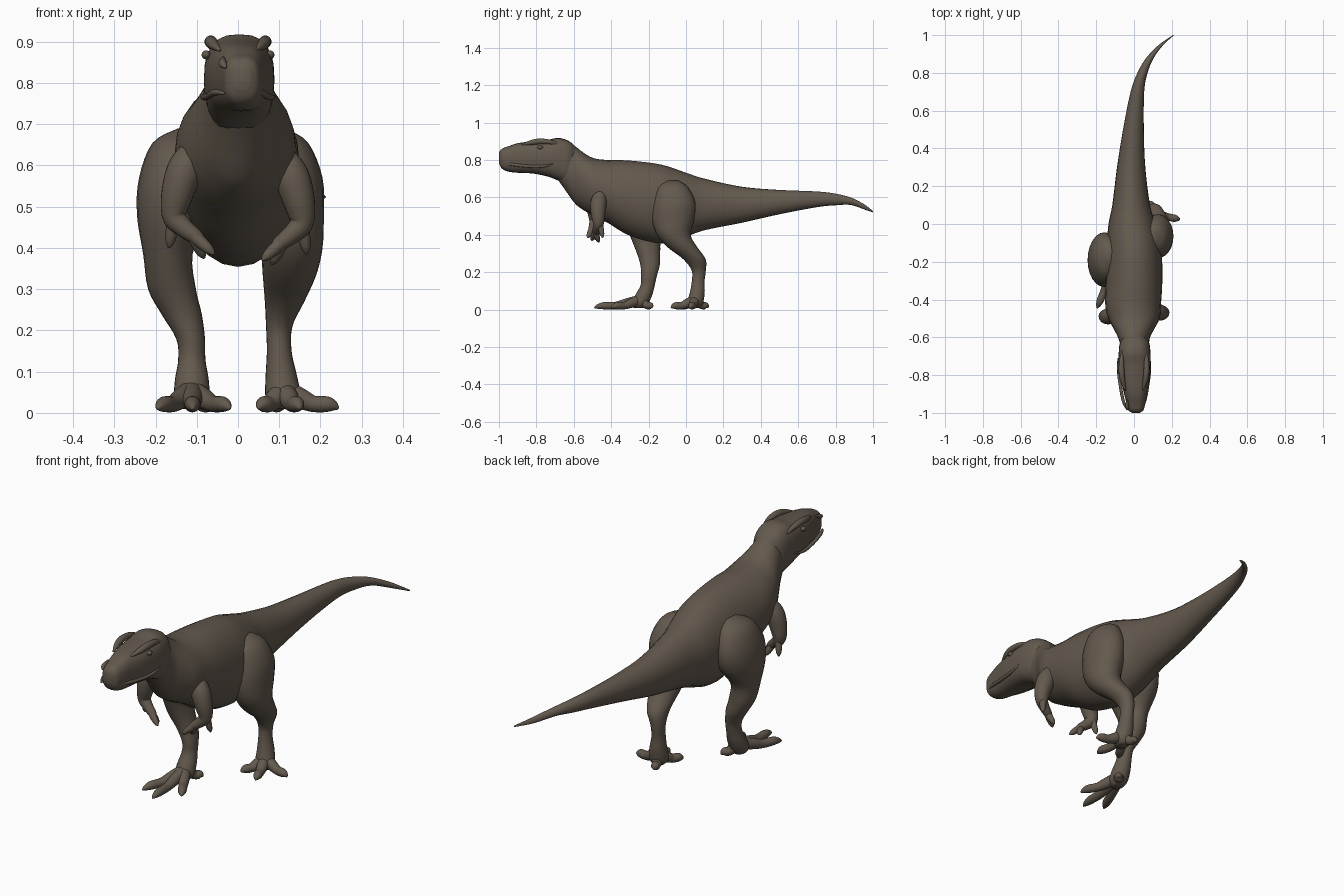
import bpy
import bmesh
from math import cos, sin, pi, copysign
from mathutils import Vector

SIDES = 24
STEPS = 4
X, Y, Z = Vector((1, 0, 0)), Vector((0, 1, 0)), Vector((0, 0, 1))

default_cube = bpy.data.objects.get("Cube")
if default_cube:
    bpy.data.objects.remove(default_cube)

# One hide colour for the whole animal
hide = bpy.data.materials.new("dark_brown_hide")
hide.use_nodes = True
hide.diffuse_color = (.125, .1, .075, 1)
hide.node_tree.nodes["Principled BSDF"].inputs["Base Color"].default_value = hide.diffuse_color


def smooth_rows(rows):
    """Refine a list of stations with a spline through all their values."""
    rows = [Vector(row) for row in rows]
    padded = [rows[0]] + rows + [rows[-1]]
    result = []
    for a, b, c, d in zip(padded, padded[1:], padded[2:], padded[3:]):
        for step in range(STEPS):
            t = step / STEPS
            result.append(b + (c - a) * (t / 2)
                          + (a * 2 - b * 5 + c * 4 - d) * (t * t / 2)
                          + (b * 3 - a - c * 3 + d) * (t ** 3 / 2))
    return result + [rows[-1]]


def loft(name, rings, power=1.0):
    """Skin a closed surface over rings given as (centre, side axis, up axis)."""
    bm = bmesh.new()

    def bend(value):
        return copysign(abs(value) ** power, value)

    loops = []
    for centre, side, up in rings:
        angles = [2 * pi * i / SIDES for i in range(SIDES)]
        loops.append([bm.verts.new(centre + side * bend(cos(a)) + up * bend(sin(a)))
                      for a in angles])
    for low, high in zip(loops, loops[1:]):
        for i in range(SIDES):
            j = (i + 1) % SIDES
            bm.faces.new((low[i], low[j], high[j], high[i]))
    bm.faces.new(loops[0])
    bm.faces.new(loops[-1])
    bmesh.ops.recalc_face_normals(bm, faces=bm.faces)
    mesh = bpy.data.meshes.new(name)
    bm.to_mesh(mesh)
    bm.free()
    mesh.materials.append(hide)
    for face in mesh.polygons:
        face.use_smooth = True
    part = bpy.data.objects.new(name, mesh)
    bpy.context.collection.objects.link(part)
    return part


def trunk(name, rows, power=1.0):
    """Horizontal body: rows hold y, centre x, half width, top and bottom."""
    rings = []
    for y, x, half, top, bottom in smooth_rows(rows):
        rings.append((Vector((x, y, (top + bottom) / 2)), X * half, Z * ((top - bottom) / 2)))
    return loft(name, rings, power)


def column(name, rows):
    """Upright limb: rows hold x, y, z and the two horizontal radii."""
    return loft(name, [(Vector((x, y, z)), X * wide, Y * deep)
                       for x, y, z, wide, deep in smooth_rows(rows)])


def tube(name, rows, reference=Z):
    """Round limb along a path: rows hold x, y, z and radius."""
    fine = smooth_rows(rows)
    points = [row.to_3d() for row in fine]
    rings = []
    for i, row in enumerate(fine):
        tangent = (points[min(i + 1, len(fine) - 1)] - points[max(i - 1, 0)]).normalized()
        side = tangent.cross(reference).normalized()
        rings.append((points[i], side * row[3], side.cross(tangent) * row[3]))
    return loft(name, rings)


def toe(name, start, tip):
    """Knuckled toe ending in a claw, resting on the ground."""
    shape = ((0, .055, .026), (.3, .036, .025), (.55, .022, .02),
             (.8, .021, .019), (.93, .016, .012), (1, .01, .003))
    tube(name, [(*Vector(start).lerp(Vector(tip), t), z, r) for t, z, r in shape])


# Neck, torso and curling tail
trunk("neck_torso_and_tail", [
    (-.72, .005, .055, .86, .74),
    (-.66, .005, .07, .895, .66),
    (-.6, 0, .085, .878, .575),
    (-.56, 0, .105, .848, .54),
    (-.5, 0, .135, .812, .505),
    (-.42, -.005, .148, .8, .465),
    (-.3, 0, .15, .797, .395),
    (-.13, 0, .145, .775, .354),
    (0, -.01, .125, .732, .39),
    (.1, -.015, .1, .7, .425),
    (.3, -.015, .075, .657, .465),
    (.5, -.003, .055, .64, .51),
    (.7, .018, .036, .632, .548),
    (.8, .045, .027, .62, .558),
    (.88, .085, .02, .6, .56),
    (.95, .145, .012, .565, .537),
    (1, .21, .003, .527, .52)])

# Boxy skull with jaw
trunk("head", [
    (-1, .01, .02, .84, .785),
    (-.985, .01, .04, .86, .755),
    (-.95, .01, .05, .873, .738),
    (-.9, .008, .06, .89, .732),
    (-.82, .005, .077, .9, .728),
    (-.74, .003, .085, .908, .712),
    (-.68, .003, .084, .918, .69),
    (-.62, .003, .074, .898, .68),
    (-.57, 0, .03, .85, .72)], power=.75)

# Paired face features
for side, s in (("left", 1), ("right", -1)):
    tube(side + "_brow_ridge", [(s * .045, -.88, .88, .004), (s * .06, -.83, .893, .013),
                                (s * .066, -.78, .9, .015), (s * .066, -.72, .895, .012),
                                (s * .062, -.67, .88, .004)])
    tube(side + "_lip", [(s * .035, -.985, .775, .004), (s * .056, -.94, .777, .008),
                         (s * .072, -.86, .768, .008), (s * .084, -.77, .766, .007),
                         (s * .084, -.71, .78, .003)])
    tube(side + "_eye", [(s * .074, -.795, .868, .003), (s * .077, -.785, .868, .01),
                         (s * .077, -.775, .868, .01), (s * .075, -.765, .868, .003)])
    tube(side + "_nostril", [(s * .03, -.985, .838, .003), (s * .037, -.965, .847, .01),
                             (s * .036, -.93, .862, .003)])

# Striding legs, right one forward
column("right_leg", [
    (-.125, -.17, .69, .02, .03),
    (-.142, -.175, .655, .065, .095),
    (-.155, -.185, .57, .085, .14),
    (-.16, -.195, .48, .085, .135),
    (-.17, -.212, .385, .06, .083),
    (-.16, -.2, .3, .058, .062),
    (-.137, -.192, .24, .049, .052),
    (-.115, -.198, .18, .035, .042),
    (-.112, -.205, .13, .033, .038),
    (-.112, -.225, .08, .041, .045),
    (-.112, -.245, .035, .042, .045),
    (-.112, -.25, .01, .025, .03)])
column("left_leg", [
    (.095, -.07, .69, .02, .03),
    (.112, -.07, .655, .058, .08),
    (.125, -.062, .57, .08, .112),
    (.126, -.068, .48, .082, .112),
    (.13, -.065, .4, .075, .09),
    (.125, -.02, .335, .065, .08),
    (.113, .045, .27, .048, .06),
    (.1, .068, .21, .032, .038),
    (.1, .065, .15, .03, .034),
    (.105, .06, .09, .038, .04),
    (.11, .048, .035, .043, .043),
    (.11, .045, .01, .025, .03)])

# Splayed toes
feet = {
    "right": ((-.112, -.24), {"outer": (-.195, -.445), "middle": (-.11, -.49),
                              "inner": (-.02, -.4), "hind": (-.06, -.18)}),
    "left": ((.11, .05), {"outer": (.243, .025), "middle": (.15, -.08),
                          "inner": (.05, -.05), "hind": (.085, .118)})}
for side, (ankle, tips) in feet.items():
    for label, tip in tips.items():
        toe(f"{side}_{label}_toe", ankle, tip)

# Small folded arms with clawed fingers
for side, s, drop, back in (("right", -1, 0, 0), ("left", 1, .015, .02)):
    def shifted(rows):
        return [(s * x, y + back, z - drop, r) for x, y, z, r in rows]

    tube(side + "_arm", shifted([
        (.1, -.47, .66, .02), (.125, -.485, .6, .042), (.145, -.49, .54, .04),
        (.155, -.488, .48, .03), (.135, -.495, .452, .024), (.1, -.505, .425, .018),
        (.085, -.51, .412, .01)]), Y)
    fingers = {"inner": (.058, -.525, .385), "middle": (.082, -.485, .375),
               "outer": (.167, -.465, .4)}
    for label, tip in fingers.items():
        root = Vector((.155, -.48, .475) if label == "outer" else (.108, -.505, .43))
        path = [(*root.lerp(Vector(tip), t), r)
                for t, r in ((0, .016), (.45, .015), (.8, .011), (1, .003))]
        tube(f"{side}_{label}_finger", shifted(path), Y)
